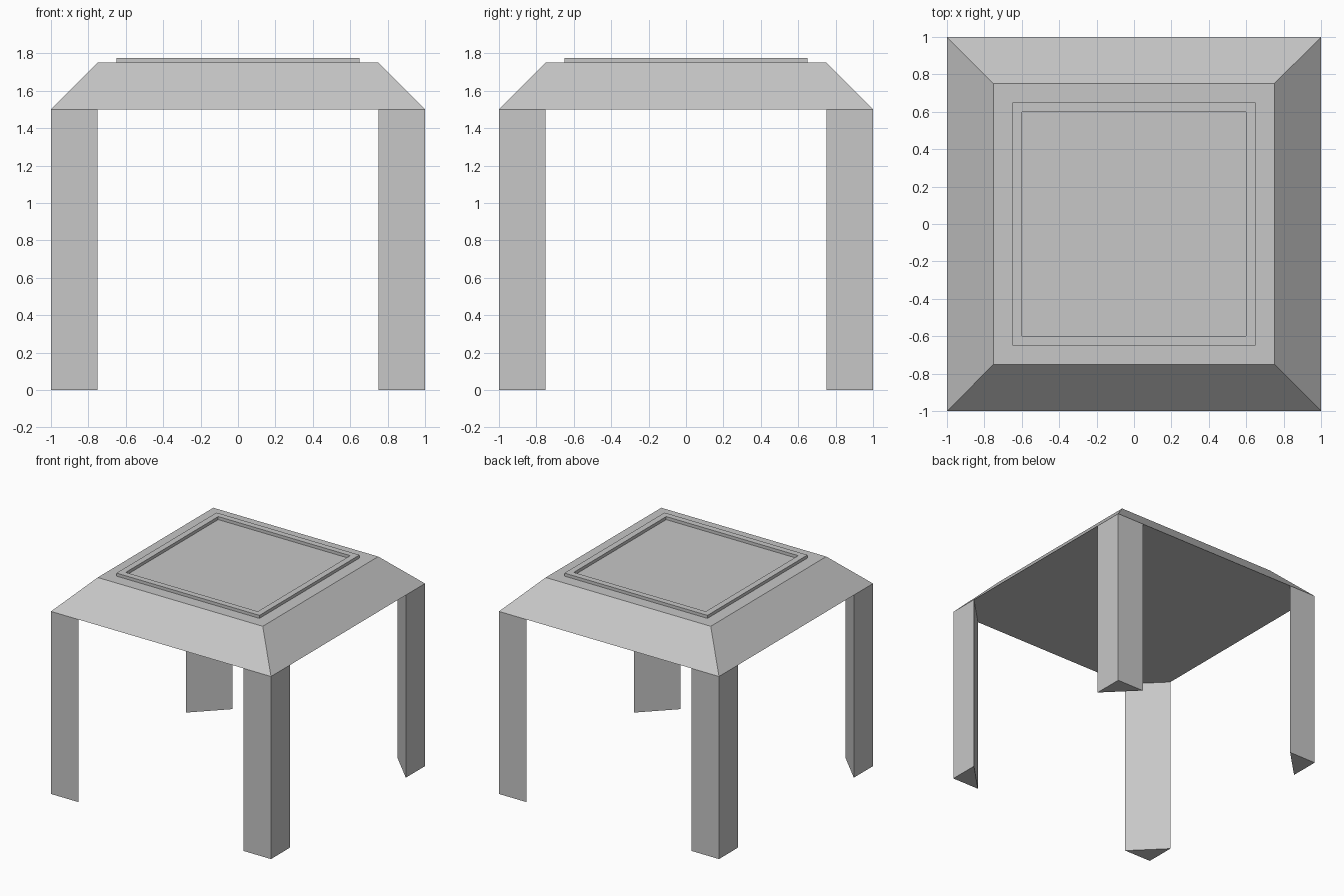
import bpy
import bmesh

default = bpy.data.objects.get("Cube")
if default:
    bpy.data.objects.remove(default, do_unlink=True)

# Single flat grey finish
grey = bpy.data.materials.new("light_grey")
grey.use_nodes = True
colour = (0.57, 0.57, 0.57, 1)
grey.diffuse_color = colour
grey.node_tree.nodes["Principled BSDF"].inputs["Base Color"].default_value = colour

HALF, INSET = 1.0, 0.75          # outer half-width, bevelled top half-width
LEG_TOP, TABLE_TOP, RIM_TOP = 1.5, 1.75, 1.775
RIM_OUT, RIM_IN = 0.65, 0.6


def square(r):
    return [(-r, -r), (r, -r), (r, r), (-r, r)]


def loft(name, rings, capped=True):
    """Skin a stack of (outline, z) rings; close in a loop when not capped."""
    bm = bmesh.new()
    loops = [[bm.verts.new((x, y, z)) for x, y in outline] for outline, z in rings]
    pairs = list(zip(loops, loops[1:]))
    if capped:
        bm.faces.new(loops[0])
        bm.faces.new(loops[-1])
    else:
        pairs.append((loops[-1], loops[0]))
    for a, b in pairs:
        for i in range(len(a)):
            j = (i + 1) % len(a)
            bm.faces.new((a[i], a[j], b[j], b[i]))
    bmesh.ops.recalc_face_normals(bm, faces=bm.faces)
    mesh = bpy.data.meshes.new(name)
    bm.to_mesh(mesh)
    bm.free()
    mesh.materials.append(grey)
    obj = bpy.data.objects.new(name, mesh)
    bpy.context.collection.objects.link(obj)
    return obj


# Sloped-edge table top
loft("table_top", [(square(HALF), LEG_TOP), (square(INSET), TABLE_TOP)])

# Raised square rim framing the flat centre
loft("top_rim", [(square(RIM_OUT), TABLE_TOP), (square(RIM_OUT), RIM_TOP),
                 (square(RIM_IN), RIM_TOP), (square(RIM_IN), TABLE_TOP)], capped=False)

# Triangular legs, right angle at each outer corner
for side, sx in (("left", 1), ("right", -1)):
    for end, sy in (("front", -1), ("back", 1)):
        corner = [(sx * HALF, sy * HALF), (sx * INSET, sy * HALF), (sx * HALF, sy * INSET)]
        loft(f"{end}_{side}_leg", [(corner, 0), (corner, LEG_TOP)])
